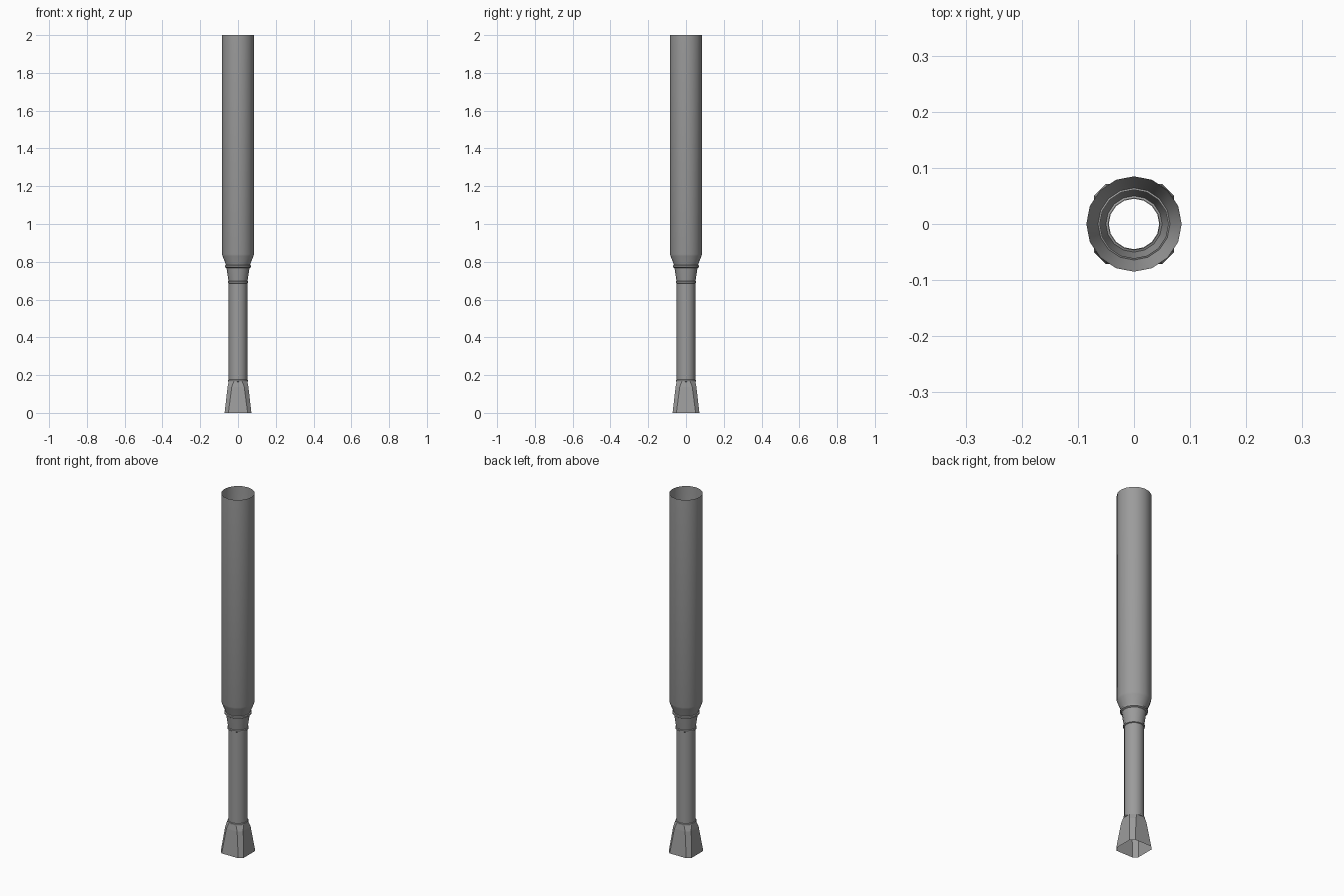
import bpy, bmesh, math

cube = bpy.data.objects.get("Cube")
if cube:
    bpy.data.objects.remove(cube)

SIDES = 16

steel = bpy.data.materials.new("grey_steel")
steel.use_nodes = True
grey = (0.33, 0.33, 0.33, 1)
steel.diffuse_color = grey
steel.node_tree.nodes["Principled BSDF"].inputs["Base Color"].default_value = grey


def circle(r, z):
    return [(r * math.cos(2 * math.pi * i / SIDES), r * math.sin(2 * math.pi * i / SIDES), z)
            for i in range(SIDES)]


def cut_square(h, c, z):
    """Square of half width h with its corners cut back to c."""
    pts = [(h, -c), (h, c), (c, h), (-c, h), (-h, c), (-h, -c), (-c, -h), (c, -h)]
    return [(x, y, z) for x, y in pts]


def loft(name, loops, closed=False, smooth=True):
    """Skin a stack of equal loops, bottom to top."""
    bm = bmesh.new()
    rows = [[bm.verts.new(p) for p in loop] for loop in loops]
    if closed:
        rows.append(rows[0])
    for low, high in zip(rows, rows[1:]):
        n = len(low)
        for i in range(n):
            j = (i + 1) % n
            bm.faces.new((low[i], low[j], high[j], high[i]))
    if closed:
        bmesh.ops.recalc_face_normals(bm, faces=bm.faces)
    mesh = bpy.data.meshes.new(name)
    bm.to_mesh(mesh)
    bm.free()
    mesh.materials.append(steel)
    ob = bpy.data.objects.new(name, mesh)
    bpy.context.collection.objects.link(ob)
    if smooth:
        bpy.ops.object.select_all(action="DESELECT")
        ob.select_set(True)
        bpy.context.view_layer.objects.active = ob
        bpy.ops.object.shade_smooth_by_angle(angle=math.radians(30))
    return ob


def collar(name, r, z, h):
    """Thin raised band around the tube."""
    inner = r - 0.008
    loft(name, [circle(inner, z - h), circle(r, z - h / 2), circle(r, z + h / 2),
                circle(inner, z + h)], closed=True)


# Open wide tube with its tapering shoulder
loft("upper_tube", [circle(0.062, 0.775), circle(0.066, 0.79), circle(0.082, 0.83),
                    circle(0.085, 0.84), circle(0.085, 2)])

# Tapered neck and narrow tube
loft("neck", [circle(0.049, 0.69), circle(0.062, 0.775)])
loft("lower_tube", [circle(0.049, 0.165), circle(0.049, 0.69)])

# Raised collars
collar("shoulder_collar", 0.069, 0.776, 0.009)
collar("neck_collar", 0.054, 0.692, 0.008)
collar("foot_collar", 0.053, 0.17, 0.008)

# Flared open foot with cut corners
loft("flared_foot", [cut_square(0.071, 0.051, 0), cut_square(0.055, 0.033, 0.138),
                     cut_square(0.049, 0.022, 0.168)], smooth=False)
